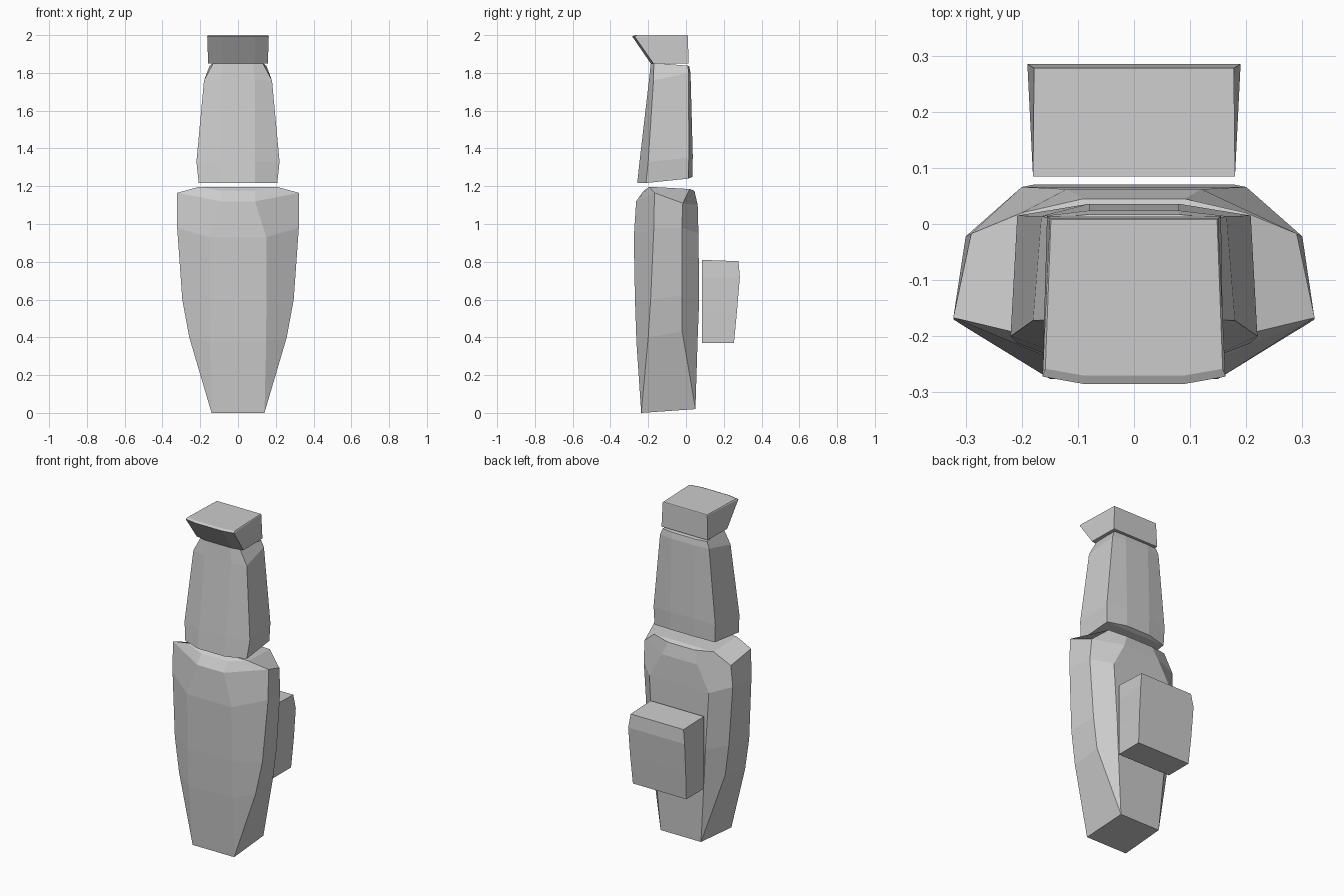
import bpy, bmesh


def loft(name, rings):
    """Skin mirrored rings; each ring lists its right half from front to back."""
    bm = bmesh.new()
    right = [[bm.verts.new(p) for p in r] for r in rings]
    left = [[bm.verts.new((-x, y, z)) for x, y, z in r] for r in rings]
    loops = [r + l[::-1] for r, l in zip(right, left)]
    for a, b in zip(loops, loops[1:]):
        n = len(a)
        for i in range(n):
            j = (i + 1) % n
            bm.faces.new((a[i], a[j], b[j], b[i]))
    # End caps as strips running from side to side
    for k in (0, -1):
        for i in range(len(right[k]) - 1):
            bm.faces.new((right[k][i], right[k][i + 1], left[k][i + 1], left[k][i]))
    bmesh.ops.remove_doubles(bm, verts=bm.verts, dist=0.0005)
    bmesh.ops.recalc_face_normals(bm, faces=bm.faces)
    me = bpy.data.meshes.new(name)
    bm.to_mesh(me)
    bm.free()
    ob = bpy.data.objects.new(name, me)
    bpy.context.collection.objects.link(ob)
    return ob


# Tapered main body: square foot growing into a faceted octagon with a low rim
loft("body", [
    [(.14, -.237, 0), (.14, -.237, 0), (.136, .05, .02), (.136, .05, .02)],
    [(.149, -.262, .37), (.258, -.20, .40), (.25, -.02, .43), (.165, .062, .40)],
    [(.15, -.27, .60), (.295, -.187, .60), (.275, -.02, .62), (.18, .07, .60)],
    [(.15, -.276, .93), (.322, -.17, .98), (.30, -.022, .98), (.20, .066, .95)],
    [(.09, -.264, 1.12), (.322, -.167, 1.165), (.29, -.017, 1.11), (.12, .062, 1.10)],
    [(.09, -.225, 1.175), (.205, -.195, 1.197), (.20, .02, 1.185), (.09, .045, 1.175)],
])

# Tapered neck section
loft("neck", [
    [(.09, -.258, 1.217), (.208, -.212, 1.217), (.203, .012, 1.24), (.08, .034, 1.25)],
    [(.09, -.246, 1.33), (.22, -.20, 1.33), (.208, .015, 1.35), (.08, .036, 1.36)],
    [(.09, -.196, 1.76), (.18, -.172, 1.76), (.165, .014, 1.80), (.08, .024, 1.80)],
    [(.08, -.186, 1.853), (.13, -.17, 1.853), (.15, .010, 1.838), (.08, .017, 1.836)],
])

# Flared cap with overhanging front lip
loft("cap", [
    [(.09, -.187, 1.85), (.158, -.172, 1.85), (.155, .014, 1.85)],
    [(.09, -.285, 1.993), (.163, -.272, 1.993), (.15, .010, 1.997)],
    [(.09, -.27, 2.0), (.158, -.258, 2.0), (.148, .008, 2.0)],
])

# Pouch on the back
loft("back_pouch", [
    [(.18, .085, .37), (.18, .254, .37)],
    [(.18, .085, .54), (.187, .27, .54)],
    [(.18, .085, .72), (.19, .285, .72)],
    [(.18, .085, .81), (.178, .278, .803)],
])
